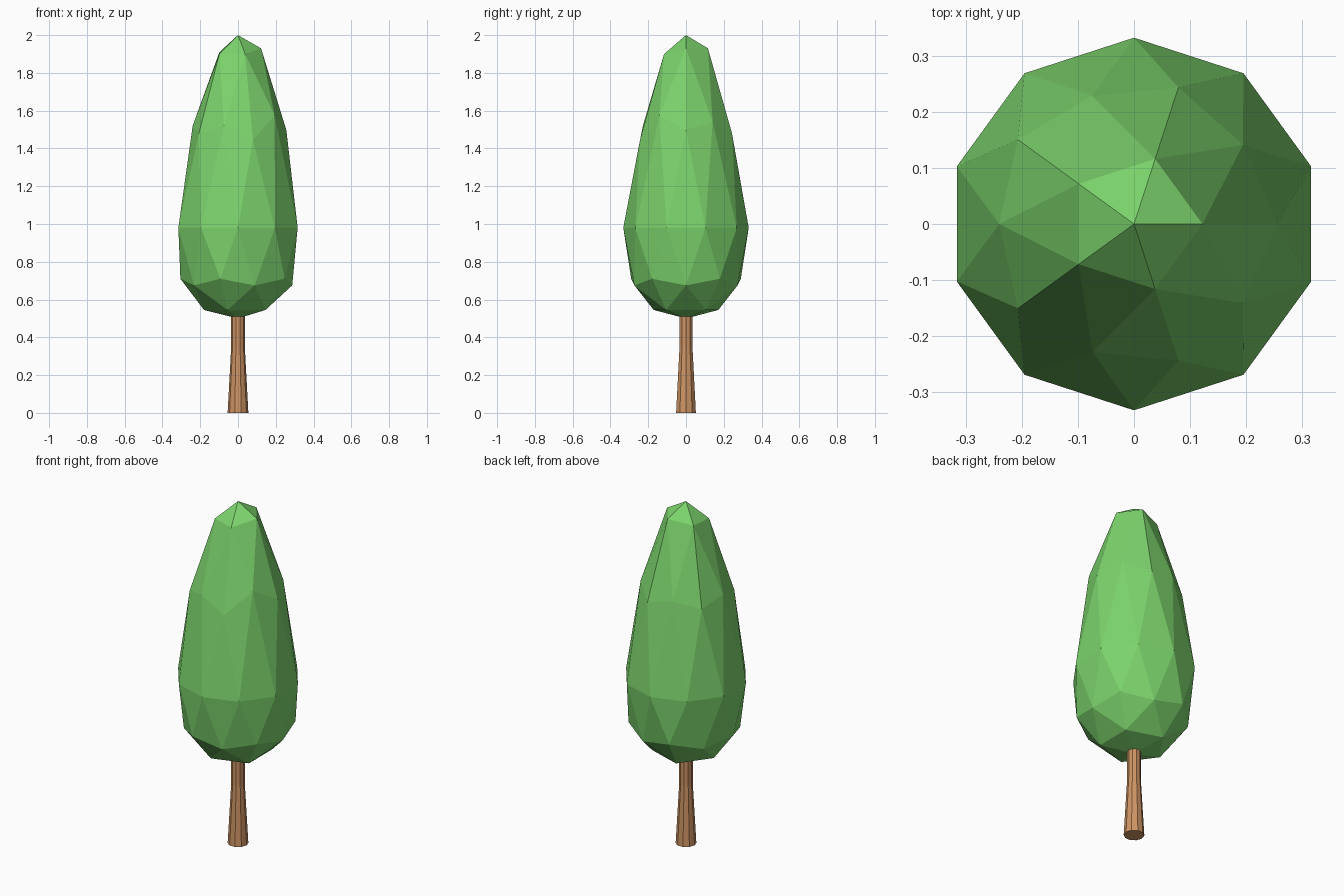
import bpy, math

if "Cube" in bpy.data.objects:
    bpy.data.objects.remove(bpy.data.objects["Cube"])


def material(name, rgb):
    m = bpy.data.materials.new(name)
    m.diffuse_color = (*rgb, 1)
    m.use_nodes = True
    m.node_tree.nodes["Principled BSDF"].inputs["Base Color"].default_value = m.diffuse_color
    return m


# Crown: low-poly icosphere, each ring moved to a cypress-like profile
bpy.ops.mesh.primitive_ico_sphere_add(subdivisions=2, radius=1)
crown = bpy.context.object
crown.name = "crown"
# (unit sphere z, new radius, new height)
profile = [(1, 0, 2.0), (0.851, 0.122, 1.91), (0.526, 0.24, 1.52),
           (0.447, 0.256, 1.48), (0, 0.332, 0.98), (-0.447, 0.305, 0.71),
           (-0.526, 0.287, 0.675), (-0.851, 0.18, 0.545), (-1, 0, 0.5)]
# small height irregularities: (ring index, angle in degrees) -> height
uneven = {(1, 0): 1.93, (1, 72): 1.93, (1, 288): 1.90, (1, 216): 1.90,
          (2, 324): 1.575, (2, 36): 1.54, (3, 0): 1.497, (3, 288): 1.445}
for v in crown.data.vertices:
    i = min(range(len(profile)), key=lambda k: abs(profile[k][0] - v.co.z))
    _, r, z = profile[i]
    a = math.atan2(v.co.y, v.co.x)
    z = uneven.get((i, round(math.degrees(a)) % 360), z)
    v.co = (r * math.cos(a), r * math.sin(a), z)
crown.data.materials.append(material("leaves", (0.2, 0.65, 0.15)))

# Trunk: flared base, straight upper part running into the crown
sides = 10
rings = [(0.055, 0), (0.036, 0.35), (0.036, 0.56)]
verts = [(r * math.cos(2 * math.pi * k / sides), r * math.sin(2 * math.pi * k / sides), z)
         for r, z in rings for k in range(sides)]
faces = [tuple(reversed(range(sides))), tuple(range(2 * sides, 3 * sides))]
for j in range(2):
    for k in range(sides):
        n = (k + 1) % sides
        faces.append((j * sides + k, j * sides + n, (j + 1) * sides + n, (j + 1) * sides + k))
mesh = bpy.data.meshes.new("trunk")
mesh.from_pydata(verts, [], faces)
mesh.materials.append(material("bark", (0.62, 0.3, 0.13)))
trunk = bpy.data.objects.new("trunk", mesh)
bpy.context.collection.objects.link(trunk)
